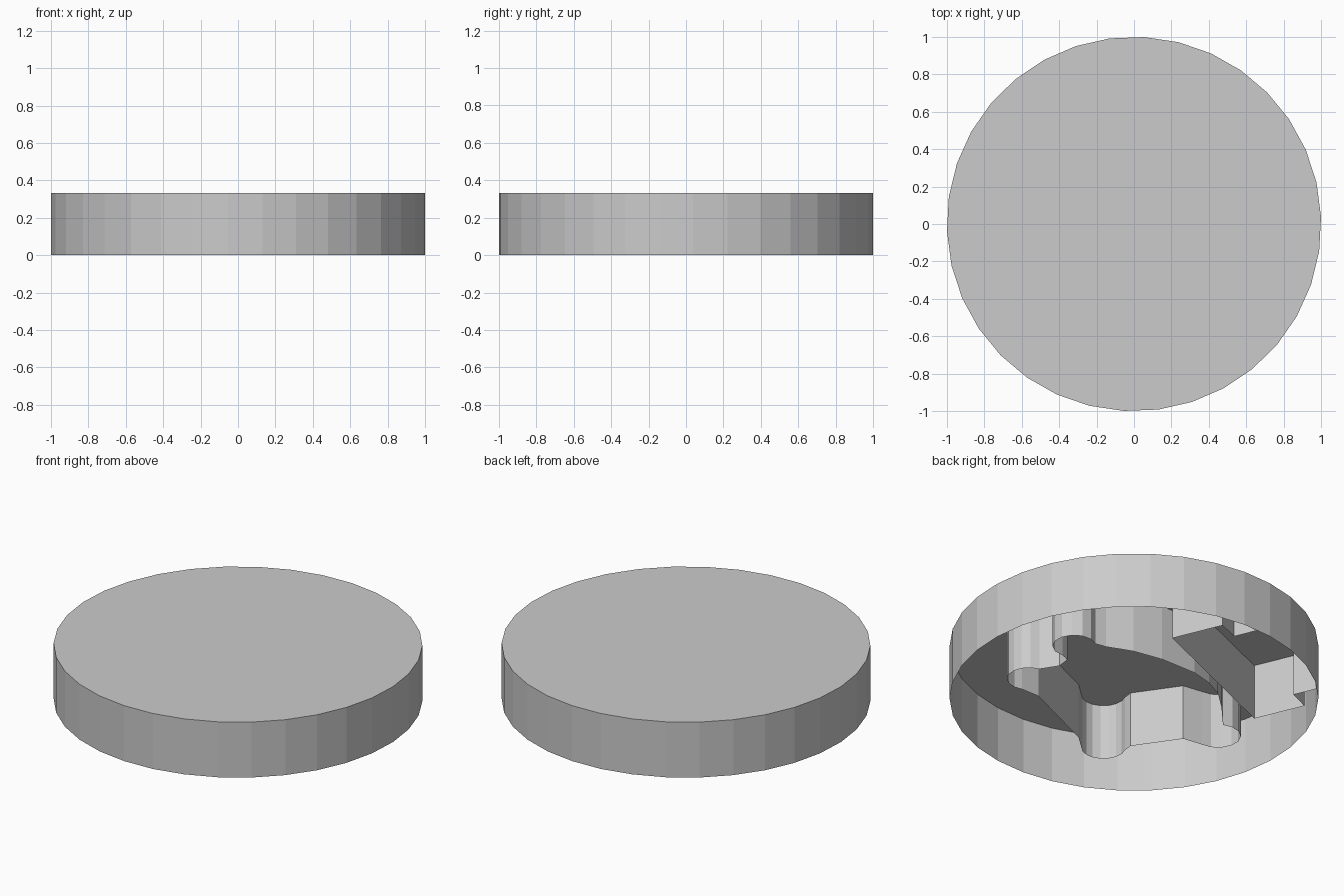
import bpy, bmesh
from math import sin, cos, radians, tau
from mathutils import Matrix

default = bpy.data.objects.get("Cube")
if default:
    bpy.data.objects.remove(default, do_unlink=True)

HEIGHT = 0.332
RADIUS = 1.0007
SIDES = 34
INNER_TURN = Matrix.Rotation(radians(-157), 4, 'Z')

grey = bpy.data.materials.new("plain_grey")
grey.use_nodes = True
grey.diffuse_color = (0.6, 0.6, 0.6, 1)
grey.node_tree.nodes["Principled BSDF"].inputs["Base Color"].default_value = (0.6, 0.6, 0.6, 1)


def wall(name, points, closed=True, cap=False, turn=None):
    """Raise a thin upright wall along an outline, with an optional lid."""
    bm = bmesh.new()
    low = [bm.verts.new((x, y, 0)) for x, y in points]
    high = [bm.verts.new((x, y, HEIGHT)) for x, y in points]
    n = len(points)
    for i in range(n if closed else n - 1):
        j = (i + 1) % n
        bm.faces.new((low[i], low[j], high[j], high[i]))
    if cap:
        bm.faces.new(high)
    if turn:
        bm.transform(turn)
    mesh = bpy.data.meshes.new(name)
    bm.to_mesh(mesh)
    bm.free()
    mesh.materials.append(grey)
    obj = bpy.data.objects.new(name, mesh)
    bpy.context.collection.objects.link(obj)


def lobe(cx, cy, r, start, end, steps=8):
    """Points of a round corner pocket."""
    angles = [radians(start + (end - start) * i / steps) for i in range(steps + 1)]
    return [(cx + r * cos(t), cy + r * sin(t)) for t in angles]


# Round outer shell: flat lid and thin rim, open underneath
phase = radians(2.2)
wall("outer_shell", [(RADIUS * cos(phase + tau * i / SIDES), RADIUS * sin(phase + tau * i / SIDES))
                     for i in range(SIDES)], cap=True)

# Main pocket: straight sides, a bowed side and four round corner lobes
pocket = [(-0.26, 0.45), (0.24, 0.46)]
pocket += lobe(0.40, 0.39, 0.12, 120, -50) + [(0.45, 0.25), (0.51, -0.04)]
pocket += lobe(0.57, -0.22, 0.125, 70, -140)
pocket += [(0.3, -0.38), (0.16, -0.43), (0.03, -0.44), (-0.1, -0.42),
           (-0.31, -0.33), (-0.46, -0.23), (-0.57, -0.12)]
pocket += lobe(-0.655, 0.03, 0.118, -75, -300) + [(-0.54, 0.13), (-0.5, 0.2)]
pocket += lobe(-0.45, 0.41, 0.12, 235, 45)
wall("main_pocket_wall", pocket[::-1], turn=INNER_TURN)

# T-shaped slot whose neck meets the rim
half_slot = [(0.355, -0.93), (0.355, -0.79), (0.49, -0.79), (0.49, -0.483)]
slot = half_slot + [(-x, y) for x, y in reversed(half_slot)]
wall("side_slot_wall", slot, closed=False, turn=INNER_TURN)
